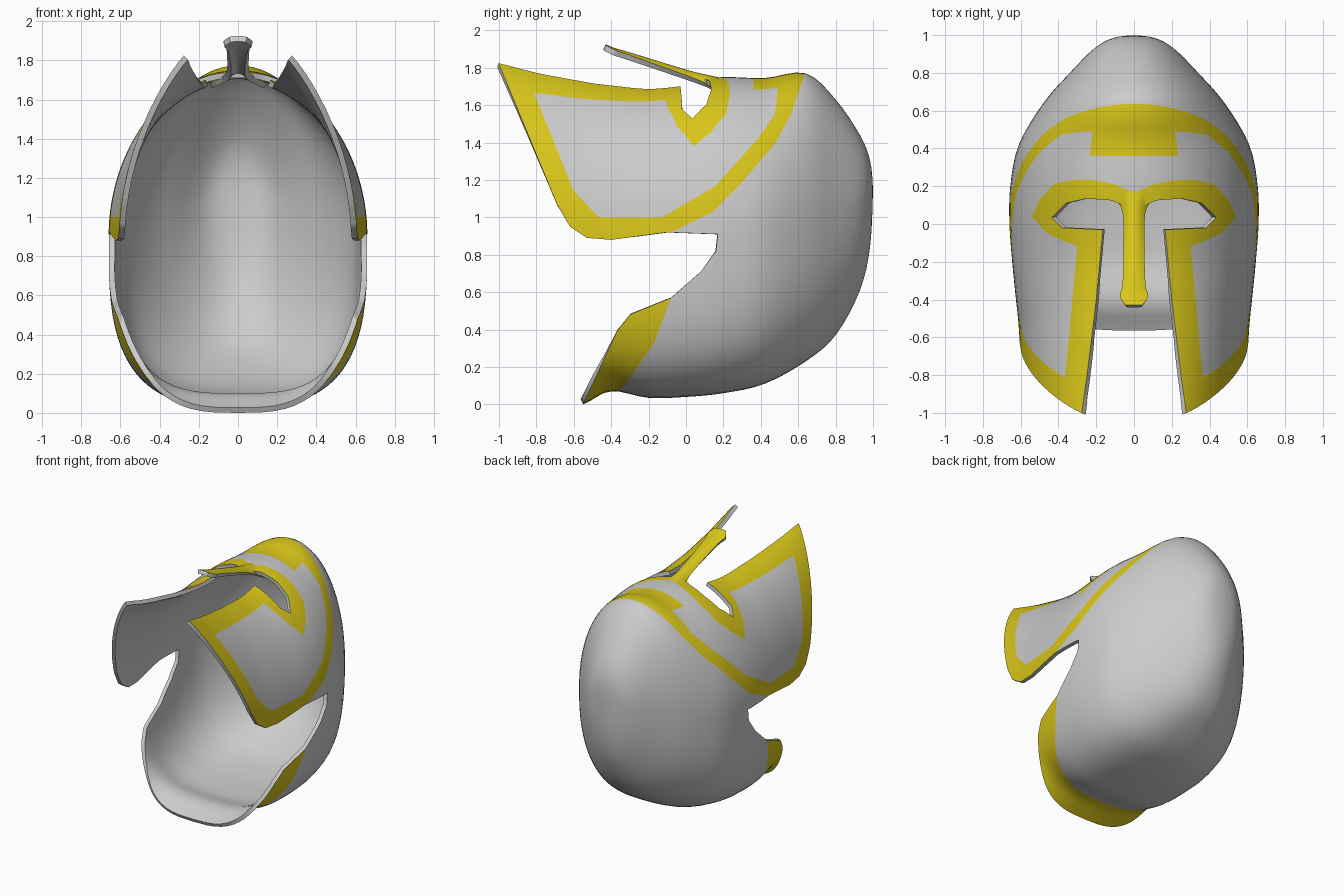
import bpy, bmesh, math
from mathutils import Vector

if "Cube" in bpy.data.objects:
    bpy.data.objects.remove(bpy.data.objects["Cube"], do_unlink=True)


def material(name, rgb):
    m = bpy.data.materials.new(name)
    m.use_nodes = True
    m.diffuse_color = (*rgb, 1)
    m.node_tree.nodes["Principled BSDF"].inputs["Base Color"].default_value = (*rgb, 1)
    return m


GOLD, STEEL = 0, 1
MATERIALS = [material("gold trim", (0.70, 0.57, 0.01)), material("grey steel", (0.60, 0.60, 0.60))]
SIDE, TOP = (1, 2), (0, 1)      # projection axes of the outlines
UPPER = 1.2                     # top outlines act only above this height


def catmull(keys, steps):
    """Smooth rows running through all key rows."""
    rows = []
    for i in range(len(keys) - 1):
        a, b, c, d = (keys[min(max(k, 0), len(keys) - 1)] for k in range(i - 1, i + 3))
        for s in range(steps):
            t = s / steps
            rows.append([q + 0.5 * t * (r - p + t * (2 * p - 5 * q + 4 * r - s4 + t * (3 * (q - r) + s4 - p)))
                         for p, q, r, s4 in zip(a, b, c, d)])
    return rows + [list(keys[-1])]


def skin(bm, rows):
    """Quads between rows of points."""
    grid = [[bm.verts.new(p) for p in row] for row in rows]
    for lo, hi in zip(grid, grid[1:]):
        for j in range(len(lo) - 1):
            bm.faces.new((lo[j], lo[j + 1], hi[j + 1], hi[j]))
    bmesh.ops.remove_doubles(bm, verts=bm.verts, dist=0.0005)


def score(bm, outline, axes):
    """Cut the surface along a projected outline."""
    u, v = axes
    for a, b in zip(outline, outline[1:] + outline[:1]):
        origin, normal = Vector((0, 0, 0)), Vector((0, 0, 0))
        origin[u], origin[v] = a
        normal[u], normal[v] = a[1] - b[1], b[0] - a[0]
        faces = []
        for f in bm.faces:
            if axes == TOP and f.calc_center_median().z < UPPER:
                continue
            if all(min(p.co[k] for p in f.verts) <= max(a[n], b[n]) and
                   max(p.co[k] for p in f.verts) >= min(a[n], b[n]) for n, k in enumerate(axes)):
                faces.append(f)
        geom = set(faces)
        for f in faces:
            geom.update(f.edges, f.verts)
        bmesh.ops.bisect_plane(bm, geom=list(geom), dist=0.0005, plane_co=origin, plane_no=normal.normalized())


def inside(point, outline, axes):
    if axes == TOP and point.z < UPPER:
        return False
    x, y = (point[k] for k in axes)
    hit = False
    for (ax, ay), (bx, by) in zip(outline, outline[1:] + outline[:1]):
        if (ay > y) != (by > y) and x < (bx - ax) * (y - ay) / (by - ay) + ax:
            hit = not hit
    return hit


def finish(name, bm, thickness, mirror):
    """Turn the sheet into a plate with gold outside only."""
    mesh = bpy.data.meshes.new(name)
    bm.to_mesh(mesh)
    bm.free()
    ob = bpy.data.objects.new(name, mesh)
    bpy.context.collection.objects.link(ob)
    for m in MATERIALS:
        mesh.materials.append(m)
    if mirror:
        ob.modifiers.new("mirror", "MIRROR").merge_threshold = 0.002
    solid = ob.modifiers.new("thickness", "SOLIDIFY")
    solid.thickness, solid.offset = thickness, -1
    solid.material_offset = solid.material_offset_rim = 1
    bpy.ops.object.select_all(action="DESELECT")
    ob.select_set(True)
    bpy.context.view_layer.objects.active = ob
    for m in list(ob.modifiers):
        bpy.ops.object.modifier_apply(modifier=m.name)
    bpy.ops.object.shade_smooth_by_angle(angle=math.radians(40))


# Shell sections: y, half width, top, middle and bottom heights
sections = [(-1.02, .58, 1.96, .9, -.1), (-.8, .6, 1.86, .9, -.1), (-.55, .61, 1.785, .9, 0),
            (-.4, .625, 1.75, .9, .07), (-.2, .645, 1.72, .9, .035), (0, .66, 1.73, .9, .04),
            (.2, .655, 1.75, .9, .06), (.42, .61, 1.745, .92, .11), (.64, .48, 1.77, .96, .23),
            (.8, .34, 1.63, 1, .37), (.93, .21, 1.44, 1.08, .61), (.985, .11, 1.3, 1.13, .85),
            (1, 0, 1.15, 1.15, 1.15)]


def half_ring(y, w, top, mid, low, n=40):
    power = 0.64 + 0.36 * max(0, y) ** 2      # the lower half is boxier than the upper
    ring = []
    for j in range(n + 1):
        s, c = math.sin(math.pi * j / n), math.cos(math.pi * j / n)
        if j in (0, n):
            s = 0
        if c >= 0:
            ring.append((w * s, y, mid + (top - mid) * c))
        else:
            ring.append((w * s ** power, y, mid - (mid - low) * (-c) ** power))
    return ring


# Outlines of the openings
open_side = [(-1.06, 1.965), (-1, 1.82), (-.69, 1.07), (-.62, .95), (-.53, .89), (-.4, .88), (-.1, .92),
             (.17, .91), (.16, .82), (.08, .71), (-.08, .57), (-.3, .48), (-.37, .39), (-.55, 0),
             (-.6, -.3), (-1.3, -.3), (-1.3, 1.965)]
open_face = [(-.05, .1), (.06, .1), (.12, .125), (.25, .135), (.36, .11), (.435, .035), (.38, -.02),
             (.165, -.03), (.2, -.4), (.245, -.77), (.29, -1.1), (-.05, -1.1)]
# Outlines of the painted trim
mask = [(.64, 2.2), (.64, 1.78), (.56, 1.55), (.48, 1.4), (.31, 1.2), (.145, 1.03), (-.08, .92),
        (-.08, .8), (-1.2, .8), (-1.2, 2.2)]
mask_field = [(.5, 2.2), (.49, 1.675), (.475, 1.55), (.38, 1.415), (.155, 1.165), (-.13, 1), (-.465, 1),
              (-.6, 1.14), (-.83, 1.71), (-.9, 2.2)]
eye_trim = [(-.05, .165), (.01, .165), (.1, .21), (.2, .23), (.3, .235), (.42, .215), (.5, .13), (.54, .04),
            (.465, -.045), (.375, -.09), (.3, -.115), (.365, -.83), (.365, -1.2), (-.05, -1.2)]
brow_plate = [(-.05, .36), (.235, .36), (.215, .52), (-.05, .52)]
neck_trim = [(-.08, .57), (-.17, .33), (-.33, .1), (-.4, .05), (-.4, -.3), (-.9, -.3), (-.9, .7), (-.08, .7)]

# Helmet shell
bm = bmesh.new()
skin(bm, [half_ring(*row) for row in catmull(sections, 4)])
for outline, axes in ((open_side, SIDE), (open_face, TOP)):
    score(bm, outline, axes)
    gone = [f for f in bm.faces if inside(f.calc_center_median(), outline, axes)]
    bmesh.ops.delete(bm, geom=gone, context="FACES")
for outline, axes in ((mask, SIDE), (mask_field, SIDE), (neck_trim, SIDE), (eye_trim, TOP), (brow_plate, TOP)):
    score(bm, outline, axes)
for f in bm.faces:
    p = f.calc_center_median()
    field = inside(p, mask_field, SIDE) and not (inside(p, eye_trim, TOP) or inside(p, brow_plate, TOP))
    trim = (inside(p, mask, SIDE) and not field) or inside(p, neck_trim, SIDE)
    f.material_index = GOLD if trim else STEEL
finish("helmet_shell", bm, 0.03, True)

# Nose guard: y, height, half width, drop of the edges
bm = bmesh.new()
guard = [(-.43, 1.925, .045, .005), (-.38, 1.905, .075, .01), (-.31, 1.885, .06, .015), (0, 1.79, .055, .03),
         (.1, 1.765, .075, .045), (.17, 1.75, .13, .06), (.23, 1.735, .15, .05)]
skin(bm, [[(w * k / 4, y, z - drop * (k / 4) ** 2) for k in range(-4, 5)] for y, z, w, drop in catmull(guard, 3)])
finish("nose_guard", bm, 0.03, False)
